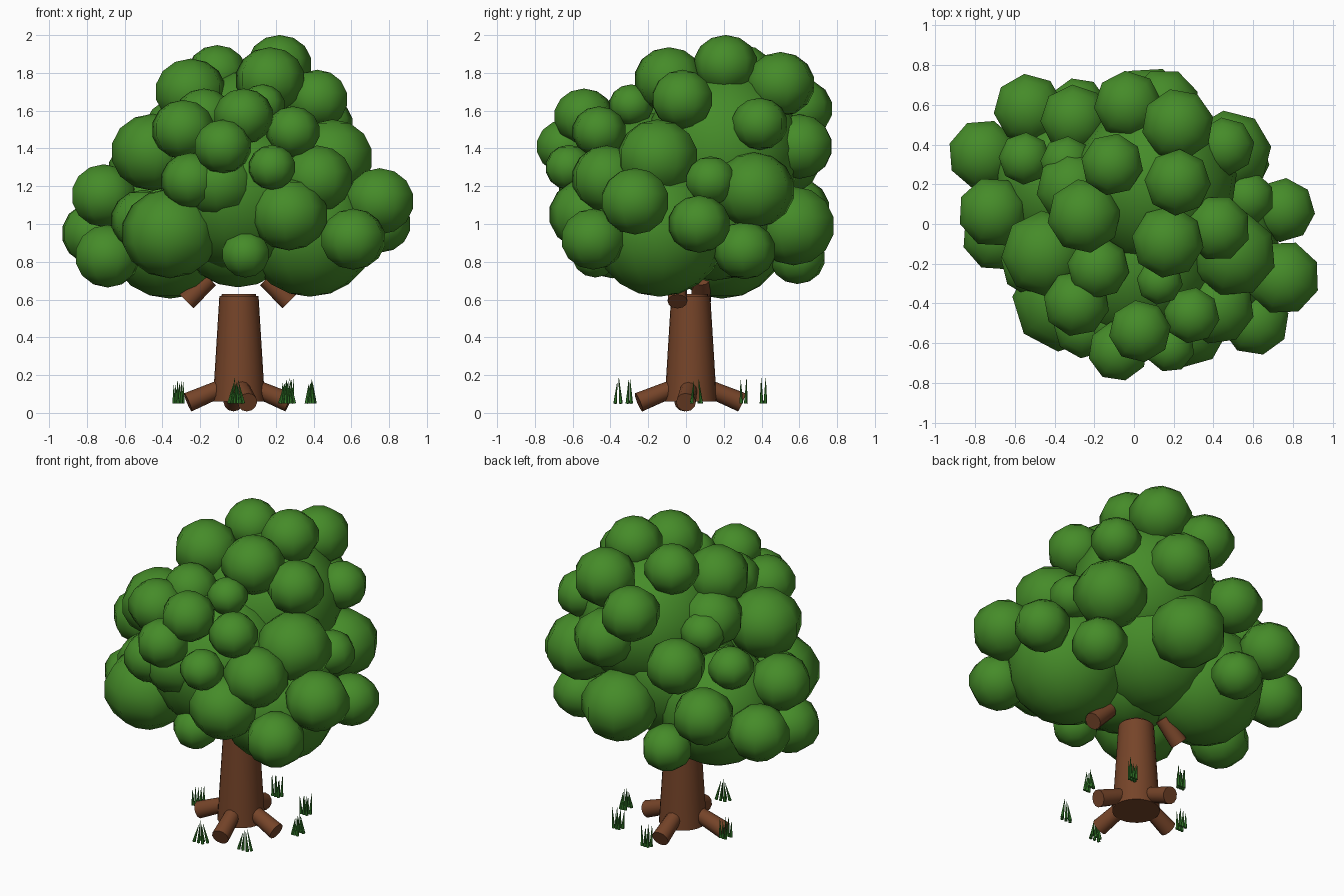
import bpy, bmesh, math, random
from mathutils import Vector, Matrix

random.seed(4)


def material(name, rgb):
    m = bpy.data.materials.new(name)
    m.diffuse_color = (*rgb, 1)
    return m


LEAF = material("leaf green", (0.06, 0.26, 0.022))
BARK = material("bark brown", (0.18, 0.058, 0.022))
GRASS = material("grass green", (0.035, 0.21, 0.024))


def finish(bm, name, mat, angle=180):
    me = bpy.data.meshes.new(name)
    bm.to_mesh(me)
    bm.free()
    me.materials.append(mat)
    ob = bpy.data.objects.new(name, me)
    bpy.context.collection.objects.link(ob)
    bpy.ops.object.select_all(action='DESELECT')
    ob.select_set(True)
    bpy.context.view_layer.objects.active = ob
    bpy.ops.object.shade_smooth_by_angle(angle=math.radians(angle))
    return ob


def blobs(name, items, seg=8, rings=7, wide=1.04, tall=0.95):
    bm = bmesh.new()
    for x, y, z, r in items:
        rot = Matrix.Rotation(random.uniform(0, math.pi / 4), 4, 'Z')
        bmesh.ops.create_uvsphere(bm, u_segments=seg, v_segments=rings, radius=r,
                                  matrix=Matrix.Translation((x, y, z)) @ rot
                                  @ Matrix.Diagonal((wide, wide, tall, 1)))
    return finish(bm, name, LEAF)


def limb(bm, a, b, ra, rb, seg=12):
    a, b = Vector(a), Vector(b)
    d = b - a
    mat = Matrix.Translation((a + b) / 2) @ d.to_track_quat('Z', 'Y').to_matrix().to_4x4()
    bmesh.ops.create_cone(bm, cap_ends=True, segments=seg, radius1=ra, radius2=rb,
                          depth=d.length, matrix=mat)


# Large inner masses of the canopy
blobs("canopy_core", [
    (-0.36, 0.19, 0.96, 0.355), (0.38, -0.14, 0.97, 0.355), (0.0, -0.2, 1.17, 0.42),
    (0.1, 0.2, 1.4, 0.42), (-0.02, 0.15, 1.1, 0.4), (0.0, -0.08, 1.0, 0.335),
], 12, 10, 1.0, 1.0)

# Crown clusters
blobs("crown_leaves", [
    (0.22, 0.21, 1.844, 0.165), (0.17, -0.09, 1.765, 0.18), (-0.11, 0.3, 1.80, 0.155),
    (-0.25, 0.04, 1.70, 0.185), (0.42, -0.02, 1.66, 0.165), (0.22, 0.5, 1.74, 0.18),
    (0.46, 0.39, 1.53, 0.145), (-0.03, 0.6, 1.61, 0.17), (-0.31, 0.18, 1.5, 0.18),
    (-0.34, 0.31, 1.46, 0.13), (0.13, -0.29, 1.63, 0.115), (-0.18, -0.22, 1.57, 0.155),
])

# Clusters around the middle
blobs("middle_leaves", [
    (0.29, -0.46, 1.49, 0.14), (0.03, -0.54, 1.57, 0.155), (-0.08, -0.64, 1.41, 0.15),
    (0.18, -0.62, 1.3, 0.125), (-0.29, -0.4, 1.5, 0.165), (-0.25, -0.52, 1.23, 0.155),
    (-0.1, -0.47, 1.22, 0.2), (-0.45, -0.15, 1.38, 0.215), (0.5, -0.15, 1.35, 0.215),
    (0.42, -0.42, 1.24, 0.185), (0.57, 0.13, 1.23, 0.135), (0.48, 0.36, 1.18, 0.21),
    (0.15, 0.6, 1.41, 0.18), (-0.3, 0.53, 1.32, 0.17), (-0.55, 0.33, 1.3, 0.13),
])

# Clusters around the lower rim
blobs("lower_leaves", [
    (0.75, 0.07, 1.0, 0.16), (0.75, -0.27, 1.12, 0.185), (0.61, -0.49, 0.92, 0.17),
    (0.52, 0.31, 0.86, 0.16), (0.07, 0.57, 0.99, 0.22),
    (-0.36, -0.39, 0.95, 0.25), (0.27, -0.52, 1.05, 0.2), (0.04, -0.48, 0.84, 0.13),
    (-0.69, -0.06, 0.83, 0.175), (-0.76, 0.35, 0.95, 0.175), (-0.71, 0.06, 1.15, 0.175),
    (-0.53, 0.58, 1.08, 0.175), (-0.28, 0.59, 0.82, 0.145), (-0.5, -0.2, 1.02, 0.17),
])

# Tapered trunk with a softened top
bm = bmesh.new()
limb(bm, (0.005, 0.025, 0.06), (0.005, 0.025, 0.63), 0.138, 0.103, 24)
top = [e for e in bm.edges if all(v.co.z > 0.6 for v in e.verts)]
bmesh.ops.bevel(bm, geom=top, offset=0.012, segments=2, affect='EDGES')
finish(bm, "trunk", BARK, 40)

# Four roots spreading to the ground
bm = bmesh.new()
for x, y in ((0.27, 0.0), (-0.265, -0.01), (0.05, -0.25), (-0.025, 0.295)):
    limb(bm, (x * 0.3, 0.025 + (y - 0.025) * 0.3, 0.135), (x, y, 0.056), 0.045, 0.052)
finish(bm, "roots", BARK, 40)

# Stubby branches below the canopy
bm = bmesh.new()
for s, y in ((1, -0.045), (-1, 0.08)):
    limb(bm, (s * 0.272, y, 0.59), (s * 0.15, y, 0.71), 0.052, 0.047)
finish(bm, "branches", BARK, 40)

# Grass tufts: rows of thin blades; the pinch sets how far the tips draw together
bm = bmesh.new()
for x, y, w, d, pinch in (
        (-0.315, 0.05, 0.023, 0.02, 1.1), (-0.01, -0.36, 0.038, 0.015, 0.3),
        (0.26, -0.3, 0.038, 0.01, 0.35), (0.385, 0.055, 0.022, 0.025, 0.5),
        (0.265, 0.305, 0.024, 0.012, 1.3), (-0.01, 0.41, 0.024, 0.01, 1.2)):
    for i in range(6):
        u = w * (i / 2.5 - 1)
        v = d * (1 if i % 2 else -1)
        limb(bm, (x + u, y + v, 0.05),
             (x + u * pinch, y + v * pinch, random.uniform(0.145, 0.185)), 0.01, 0.001, 6)
finish(bm, "grass_tufts", GRASS, 30)
